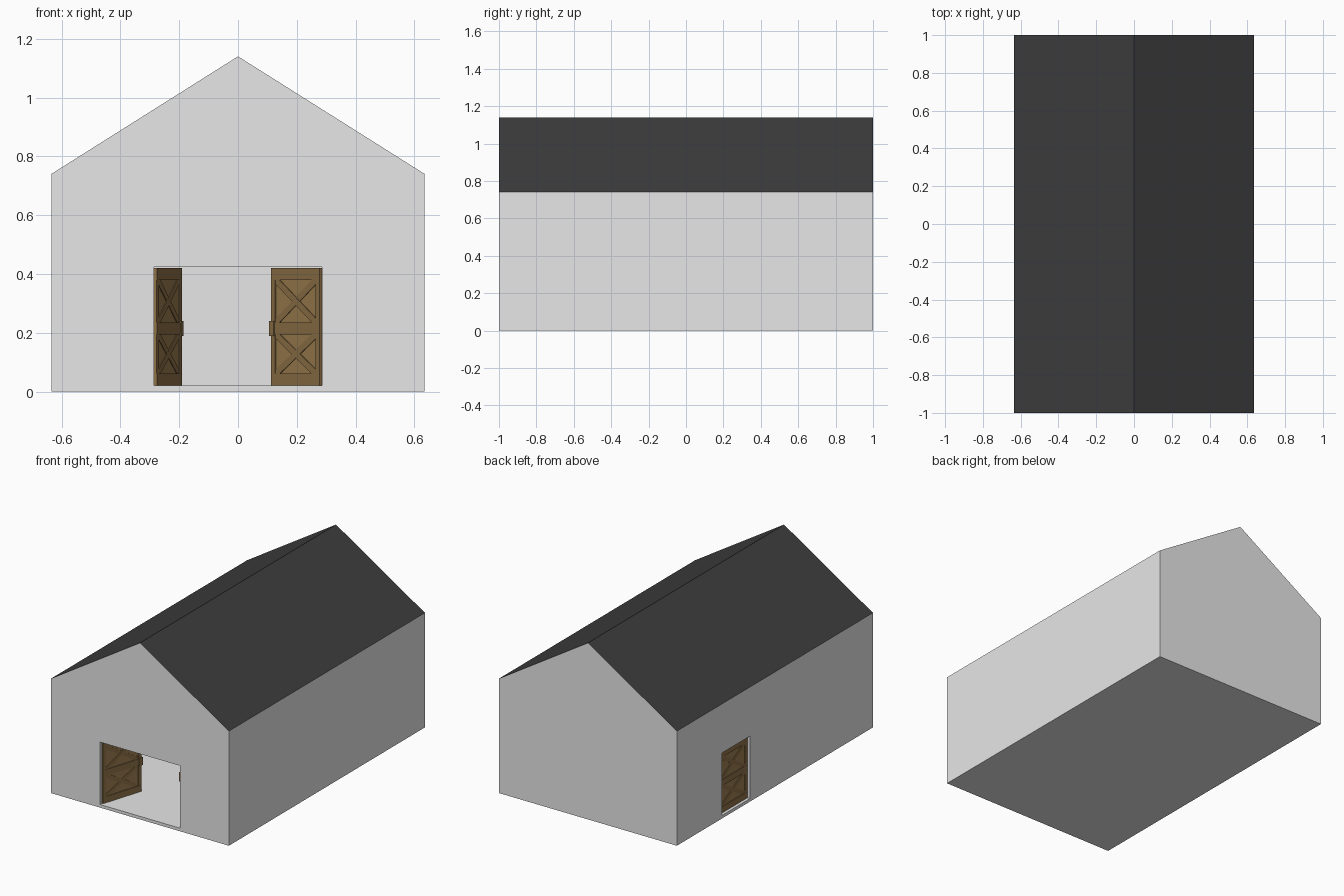
import bpy, bmesh
from math import radians, atan2, hypot
from mathutils import Matrix, Vector

if "Cube" in bpy.data.objects:
    bpy.data.objects.remove(bpy.data.objects["Cube"], do_unlink=True)


def material(name, r, g, b):
    m = bpy.data.materials.new(name)
    m.use_nodes = True
    m.diffuse_color = (r, g, b, 1)
    m.node_tree.nodes["Principled BSDF"].inputs["Base Color"].default_value = (r, g, b, 1)
    return m


WALL = material("pale grey wall", 0.8, 0.8, 0.8)
ROOF = material("charcoal roof", 0.048, 0.048, 0.048)
WOOD = material("brown wood", 0.34, 0.21, 0.08)
TRIM = material("dark brown wood", 0.28, 0.17, 0.065)

HALF_W, EAVE, RIDGE = 0.635, 0.74, 1.14
THICK = 0.02
LEAF_W, SILL, LINTEL = 0.285, 0.02, 0.423


def finish(bm, name, *mats):
    bmesh.ops.recalc_face_normals(bm, faces=bm.faces)
    mesh = bpy.data.meshes.new(name)
    bm.to_mesh(mesh)
    bm.free()
    for m in mats:
        mesh.materials.append(m)
    ob = bpy.data.objects.new(name, mesh)
    bpy.context.collection.objects.link(ob)
    return ob


def add_box(bm, lo, hi, mat=0, tilt=0):
    """Box between two corners, optionally tilted about y at its centre."""
    lo, hi = Vector(lo), Vector(hi)
    m = (Matrix.Translation((lo + hi) / 2) @ Matrix.Rotation(tilt, 4, 'Y')
         @ Matrix.Diagonal((*(hi - lo), 1)))
    new = bmesh.ops.create_cube(bm, size=1, matrix=m)["verts"]
    for f in {f for v in new for f in v.link_faces}:
        f.material_index = mat


def gable_prism(name, half_w, half_l, base, eave, ridge, *mats):
    bm = bmesh.new()
    profile = [(-half_w, base), (half_w, base), (half_w, eave), (0, ridge), (-half_w, eave)]
    face = bm.faces.new([bm.verts.new((x, -half_l, z)) for x, z in profile])
    ext = bmesh.ops.extrude_face_region(bm, geom=[face])["geom"]
    verts = [g for g in ext if isinstance(g, bmesh.types.BMVert)]
    bmesh.ops.translate(bm, verts=verts, vec=(0, 2 * half_l, 0))
    return finish(bm, name, *mats)


def box(name, lo, hi):
    bm = bmesh.new()
    add_box(bm, lo, hi)
    return finish(bm, name, WALL)


# Hollow gabled shell with a wide front doorway and a small side doorway
shell = gable_prism("barn_shell", HALF_W, 1, 0, EAVE, RIDGE, WALL, ROOF)
cutters = [
    gable_prism("interior_cutter", HALF_W - THICK, 1 - THICK, SILL,
                EAVE - THICK / 2, RIDGE - THICK, WALL),
    box("front_doorway_cutter", (-LEAF_W, -1.1, SILL), (LEAF_W, -0.9, LINTEL)),
    box("side_doorway_cutter", (-0.75, 0.255, SILL), (-0.55, 0.255 + LEAF_W, LINTEL)),
]
bpy.context.view_layer.objects.active = shell
for c in cutters:
    c.hide_render = True
    mod = shell.modifiers.new("cut", 'BOOLEAN')
    mod.operation, mod.solver, mod.object = 'DIFFERENCE', 'EXACT', c
    bpy.ops.object.modifier_apply(modifier=mod.name)
for c in cutters:
    bpy.data.objects.remove(c, do_unlink=True)

# Outer roof slopes are the only upward faces above the eaves
for p in shell.data.polygons:
    p.material_index = int(p.normal.z > 0.3 and p.center.z > EAVE)


def door_leaf(name, hinge, angle):
    """Plank leaf with stiles, rails and crossed braces, hinged at its local origin."""
    bm = bmesh.new()
    w, lo, hi, mid = LEAF_W, SILL + 0.001, LINTEL - 0.003, 0.215
    stile, rail = 0.024, 0.04

    def slab(x0, x1, z0, z1, half_t, mat, tilt=0):
        add_box(bm, (x0, -half_t, z0), (x1, half_t, z1), mat, tilt)

    slab(0.002, w - 0.002, lo, hi, 0.005, 0)
    for x in (0, w - stile):
        slab(x, x + stile, lo, hi, 0.009, 1)
    for z in (lo, mid - rail / 2, hi - rail):
        slab(0, w, z, z + rail, 0.01, 1)
    # Crossed braces in the lower and upper panels
    for z0, z1 in ((lo + rail, mid - rail / 2), (mid + rail / 2, hi - rail)):
        dx, dz = w - 2 * stile, z1 - z0
        half, cz = hypot(dx, dz) / 2, (z0 + z1) / 2
        for side, t in ((1, 0.0075), (-1, 0.008)):
            slab(w / 2 - half, w / 2 + half, cz - 0.012, cz + 0.012, t, 1,
                 side * atan2(dz, dx))
    # Latch block on the free edge
    slab(w - 0.02, w + 0.006, mid - 0.025, mid + 0.025, 0.014, 1)
    ob = finish(bm, name, WOOD, TRIM)
    ob.location = (*hinge, 0)
    ob.rotation_euler.z = radians(angle)
    return ob


# Front leaves stand open inwards; the side door is closed in its recess
door_leaf("front_right_door", (-LEAF_W, -0.98), 72.6)
door_leaf("front_left_door", (LEAF_W, -0.98), 180 - 54.6)
door_leaf("side_door", (-HALF_W + 0.027, 0.255), 90)
